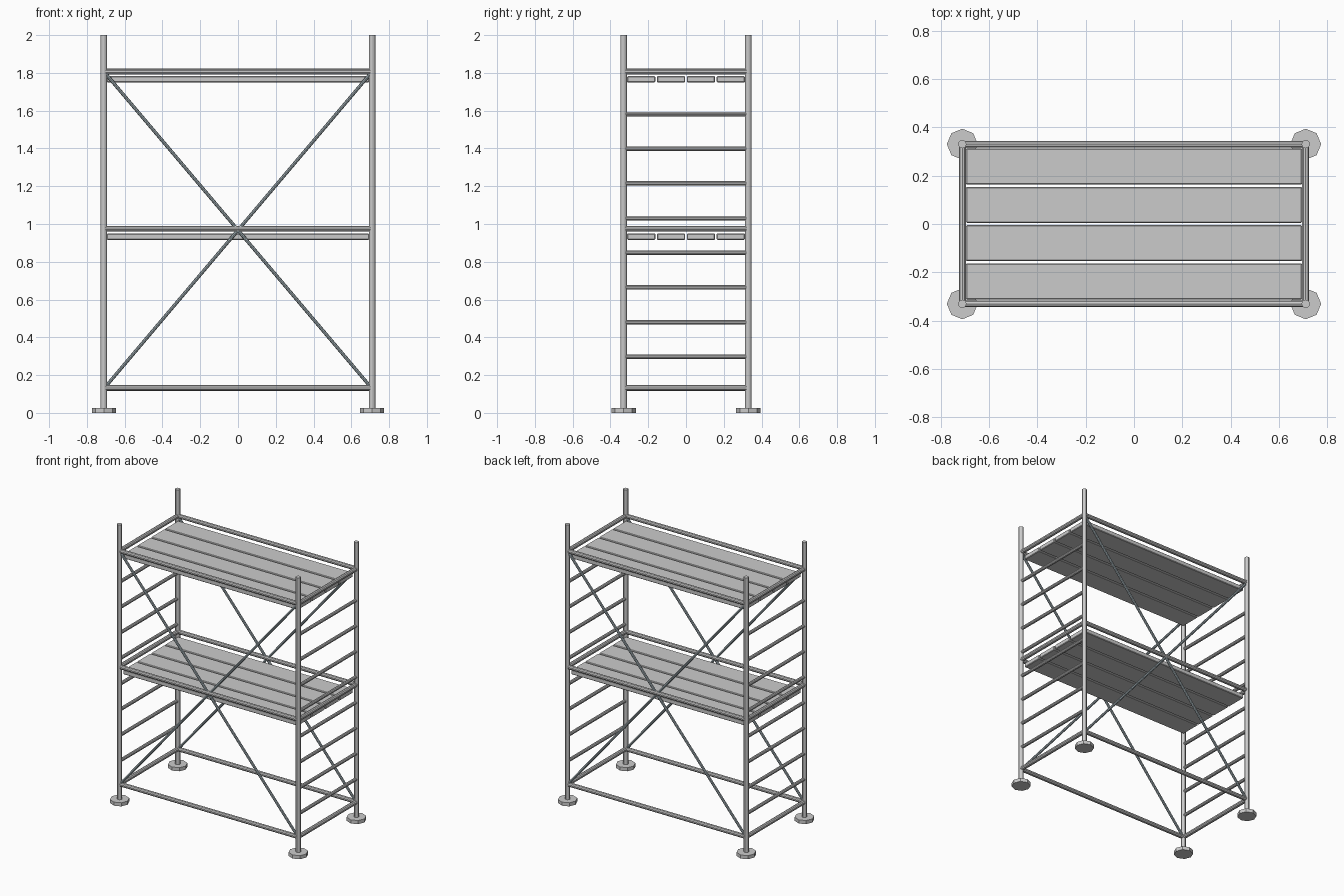
import bpy
from mathutils import Vector

if "Cube" in bpy.data.objects:
    bpy.data.objects.remove(bpy.data.objects["Cube"])

PX, PY = 0.71, 0.33          # post positions
LEVELS = (0.132, 0.975, 1.807)

steel = bpy.data.materials.new("brace_steel")
steel.diffuse_color = (0.36, 0.43, 0.46, 1)
steel.use_nodes = True
steel.node_tree.nodes["Principled BSDF"].inputs["Base Color"].default_value = steel.diffuse_color


def tube(name, a, b, r, sides=10, mat=None):
    a, b = Vector(a), Vector(b)
    d = b - a
    bpy.ops.mesh.primitive_cylinder_add(vertices=sides, radius=r, depth=d.length, location=(a + b) / 2)
    o = bpy.context.object
    o.name = name
    o.rotation_euler = d.to_track_quat('Z', 'Y').to_euler()
    if mat:
        o.data.materials.append(mat)
    if sides > 8:
        bpy.ops.object.shade_smooth_by_angle()
    return o


# posts and octagonal feet
for sx in (-1, 1):
    for sy in (-1, 1):
        x, y = sx * PX, sy * PY
        tube("post", (x, y, 0.01), (x, y, 2.0), 0.017, 12)
        tube("foot", (x, y, 0), (x, y, 0.026), 0.064, 8)

# horizontal frame rails
for z in LEVELS:
    for s in (-1, 1):
        tube("long_rail", (-PX, s * PY, z), (PX, s * PY, z), 0.015)
        tube("end_rail", (s * PX, -PY, z), (s * PX, PY, z), 0.015)

# ladder rungs on both ends
for s in (-1, 1):
    for i in range(8):
        z = 0.297 + i * 0.1836
        tube("ladder_rung", (s * PX, -PY, z), (s * PX, PY, z), 0.012)

# crossed braces, front and back
for s in (-1, 1):
    for d in (-1, 1):
        tube("cross_brace", (-d * 0.7, s * PY, 0.14), (d * 0.7, s * PY, 1.795), 0.009, 8, steel)

# deck planks
for z in (0.933, 1.766):
    for y in (-0.237, -0.079, 0.079, 0.237):
        bpy.ops.mesh.primitive_cube_add(size=1, location=(0, y, z))
        o = bpy.context.object
        o.name = "deck_plank"
        o.scale = (1.39, 0.149, 0.033)
        bpy.ops.object.transform_apply(location=False, rotation=False, scale=True)
        m = o.modifiers.new("soft_edges", 'BEVEL')
        m.width = 0.004
        m.segments = 1
